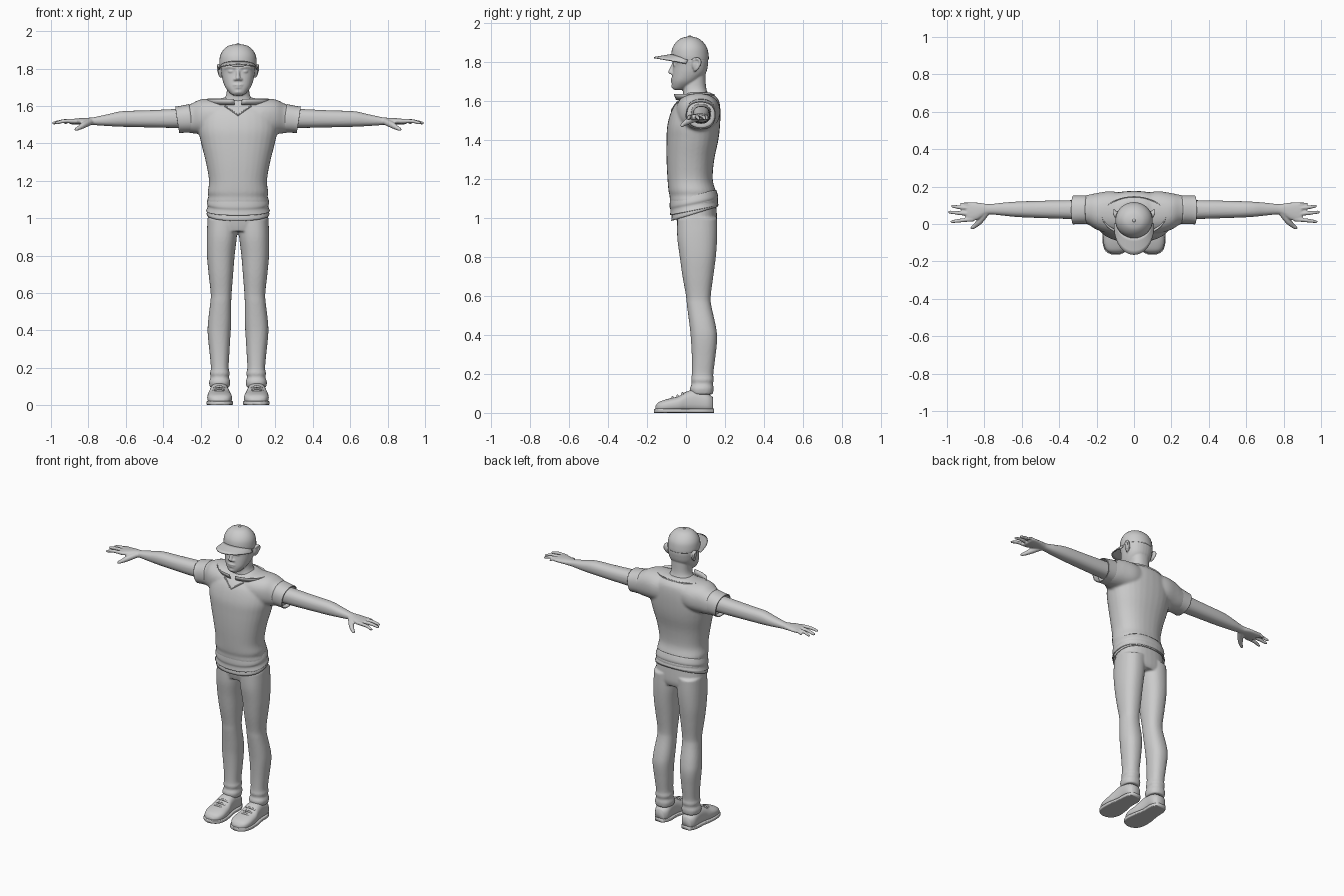
import bpy, bmesh, math
from mathutils import Vector

GREY = bpy.data.materials.new("plain grey")
GREY.diffuse_color = (0.6, 0.6, 0.6, 1)


def smooth_stations(st, steps=4):
    """Catmull-Rom interpolation through the cross-section table."""
    out = []
    for i in range(len(st) - 1):
        p0, p1, p2, p3 = st[max(i - 1, 0)], st[i], st[i + 1], st[min(i + 2, len(st) - 1)]
        for s in range(steps):
            t = s / steps
            out.append([0.5 * (2 * b + (c - a) * t + (2 * a - 5 * b + 4 * c - d) * t * t
                               + (3 * b - a - 3 * c + d) * t ** 3)
                        for a, b, c, d in zip(p0, p1, p2, p3)])
    return out + [st[-1]]


def bridge(bm, rings, cap=True):
    n = len(rings[0])
    for r0, r1 in zip(rings, rings[1:]):
        for i in range(n):
            bm.faces.new((r0[i], r0[(i + 1) % n], r1[(i + 1) % n], r1[i]))
    if cap:
        bm.faces.new(rings[0][::-1])
        bm.faces.new(rings[-1])


def loft(bm, axis, stations, power=2.3, n=32, cap=True, tilt=0.0):
    """Stations are (position, a_min, a_max, b_min, b_max) across the axis."""
    rings = []
    for p, a0, a1, b0, b1 in smooth_stations(stations):
        ring = []
        for i in range(n):
            t = 2 * math.pi * i / n
            c, s = math.cos(t), math.sin(t)
            a = (a0 + a1) / 2 + (a1 - a0) / 2 * math.copysign(abs(c) ** (2 / power), c)
            db = (b1 - b0) / 2 * math.copysign(abs(s) ** (2 / power), s)
            b = (b0 + b1) / 2 + db
            q = p + tilt * db
            ring.append(bm.verts.new({"z": (a, b, q), "x": (q, a, b), "y": (a, q, b)}[axis]))
        rings.append(ring)
    bridge(bm, rings, cap)


def tube(bm, points, n=12):
    """Round tapered tube through (x, y, z, radius) points with rounded ends."""
    pts = smooth_stations(points)
    pos = [Vector(p[:3]) for p in pts]
    d0, d1 = (pos[1] - pos[0]).normalized(), (pos[-1] - pos[-2]).normalized()
    r0, r1 = pts[0][3], pts[-1][3]
    path = [(pos[0] - d0 * r0 * .7, r0 * .5)] + [(p, q[3]) for p, q in zip(pos, pts)]
    path.append((pos[-1] + d1 * r1 * .7, r1 * .5))
    side = d0.orthogonal().normalized()
    rings = []
    for i, (p, r) in enumerate(path):
        d = (path[min(i + 1, len(path) - 1)][0] - path[max(i - 1, 0)][0]).normalized()
        side = (side - d * side.dot(d)).normalized()
        up = d.cross(side)
        rings.append([bm.verts.new(p + r * (side * math.cos(2 * math.pi * k / n)
                                            + up * math.sin(2 * math.pi * k / n))) for k in range(n)])
    bridge(bm, rings)


def ball(bm, centre, size):
    vs = bmesh.ops.create_uvsphere(bm, u_segments=20, v_segments=12, radius=1)["verts"]
    for v in vs:
        v.co = Vector(centre) + Vector(a * b for a, b in zip(v.co, size))


def finish(bm, name, mirror=False, voxel=0, thick=0, relax=3):
    bmesh.ops.recalc_face_normals(bm, faces=bm.faces)
    me = bpy.data.meshes.new(name)
    bm.to_mesh(me)
    bm.free()
    me.materials.append(GREY)
    for f in me.polygons:
        f.use_smooth = True
    ob = bpy.data.objects.new(name, me)
    bpy.context.collection.objects.link(ob)
    if mirror:
        ob.modifiers.new("mirror", "MIRROR").use_mirror_merge = False
    if thick:
        ob.modifiers.new("thickness", "SOLIDIFY").thickness = thick
    if voxel:
        m = ob.modifiers.new("fuse", "REMESH")
        m.mode, m.voxel_size, m.use_smooth_shade = "VOXEL", voxel, True
        s = ob.modifiers.new("relax", "SMOOTH")
        s.factor, s.iterations = 0.5, relax
    return ob


# Shirt: torso and shoulders fused
bm = bmesh.new()
loft(bm, "z", [(1.06, -.16, .16, -.075, .16), (1.09, -.165, .165, -.083, .165),
               (1.115, -.158, .158, -.084, .155), (1.14, -.162, .162, -.09, .152),
               (1.2, -.155, .155, -.095, .137), (1.3, -.172, .172, -.1, .145),
               (1.4, -.197, .197, -.1, .166), (1.48, -.212, .212, -.095, .175),
               (1.56, -.2, .2, -.07, .176), (1.61, -.15, .15, -.03, .165),
               (1.645, -.08, .08, 0, .125)])
for s in (1, -1):
    loft(bm, "x", [(s * .05, -.05, .165, 1.46, 1.64), (s * .13, -.05, .175, 1.45, 1.64),
                   (s * .2, -.03, .165, 1.45, 1.635), (s * .25, 0, .155, 1.455, 1.612),
                   (s * .29, .005, .148, 1.462, 1.598)])
finish(bm, "shirt", voxel=.008, relax=4)

# Open sleeve ends, shirt hem and undershirt hem
bm = bmesh.new()
loft(bm, "x", [(.25, 0, .153, 1.458, 1.61), (.3, 0, .152, 1.457, 1.6),
               (.325, -.002, .152, 1.455, 1.597)], cap=False, tilt=.15)
finish(bm, "sleeve_cuff", mirror=True, thick=.005)
bm = bmesh.new()
loft(bm, "z", [(1.12, -.157, .157, -.082, .155), (1.085, -.167, .167, -.084, .165),
               (1.065, -.163, .163, -.08, .162), (1.04, -.171, .171, -.082, .167)],
     cap=False, tilt=.2)
finish(bm, "shirt_hem", thick=.005)
bm = bmesh.new()
loft(bm, "z", [(1.08, -.16, .16, -.07, .16), (1.022, -.168, .168, -.076, .165)],
     cap=False, tilt=.3)
finish(bm, "undershirt_hem", thick=.004)

# Trousers: two legs and hips fused
bm = bmesh.new()
loft(bm, "z", [(.93, -.15, .15, -.035, .15), (.97, -.163, .163, -.045, .16),
               (1.07, -.155, .155, -.06, .155)])
for s in (1, -1):
    rows = [(1.0, .0, .163, -.045, .16), (.9, .006, .167, -.045, .16), (.8, .018, .166, -.032, .153),
            (.7, .026, .157, -.018, .14), (.6, .034, .146, 0, .127), (.55, .036, .148, .005, .13),
            (.45, .036, .16, .018, .152), (.38, .04, .162, .025, .16), (.28, .046, .152, .03, .15),
            (.2, .05, .145, .03, .14), (.17, .044, .15, .026, .143), (.15, .049, .146, .03, .138),
            (.125, .041, .155, .02, .142), (.095, .046, .15, .026, .138)]
    loft(bm, "z", [(z, s * a, s * b, c, d) for z, a, b, c, d in rows])
finish(bm, "trousers", voxel=.007)

# Shoes with sole and laces
bm = bmesh.new()
loft(bm, "y", [(-.157, .075, .12, .008, .035), (-.14, .048, .148, .003, .055), (-.1, .032, .163, .003, .07),
               (-.04, .036, .163, .003, .085), (0, .045, .155, .003, .108), (.05, .05, .15, .003, .12),
               (.11, .05, .147, .003, .1), (.138, .068, .13, .006, .08)], power=2.6)
finish(bm, "shoe", mirror=True)
bm = bmesh.new()
loft(bm, "y", [(-.163, .075, .12, 0, .02), (-.145, .043, .152, 0, .024), (-.1, .027, .168, 0, .024),
               (-.03, .033, .167, 0, .022), (.03, .045, .156, 0, .022), (.1, .045, .152, 0, .024),
               (.143, .068, .13, 0, .022)], power=6)
finish(bm, "shoe_sole", mirror=True)
bm = bmesh.new()
for y, z in ((-.065, .077), (-.04, .085), (-.015, .098)):
    tube(bm, [(.065, y, z - .008, .005), (.1, y - .004, z + .003, .006), (.135, y, z - .008, .005)], 8)
finish(bm, "shoe_laces", mirror=True)

# Bare arm, palm, fingers and thumb
bm = bmesh.new()
loft(bm, "x", [(.24, .025, .13, 1.485, 1.588), (.35, .027, .127, 1.483, 1.583), (.5, .032, .124, 1.486, 1.576),
               (.62, .037, .12, 1.489, 1.572), (.7, .045, .114, 1.493, 1.555), (.77, .052, .106, 1.498, 1.54),
               (.8, .046, .109, 1.5, 1.537), (.84, .022, .115, 1.502, 1.535), (.89, .012, .115, 1.502, 1.53),
               (.9, .02, .108, 1.507, 1.525)])
for y0, x1, y1, r in ((.104, .925, .108, .009), (.082, .973, .096, .0105),
                      (.052, .988, .064, .011), (.025, .975, .012, .0105)):
    tube(bm, [(.86, y0, 1.518, r * 1.1), (.93 if x1 > .95 else .9, (y0 + y1) / 2, 1.519, r),
              (x1, y1, 1.508, r * .75)])
tube(bm, [(.79, .06, 1.515, .018), (.825, .015, 1.498, .017), (.85, -.01, 1.483, .012),
          (.868, -.022, 1.474, .009)])
finish(bm, "arm", mirror=True, voxel=.005, relax=2)

# Head, neck, facial features and ears fused
bm = bmesh.new()
loft(bm, "z", [(1.657, -.025, .025, -.062, -.02), (1.668, -.042, .042, -.07, .01),
               (1.7, -.068, .068, -.073, .06), (1.74, -.083, .083, -.07, .1),
               (1.78, -.09, .09, -.066, .112), (1.82, -.093, .093, -.068, .113),
               (1.88, -.082, .082, -.05, .097), (1.915, -.04, .04, -.01, .06)])
loft(bm, "z", [(1.56, -.12, .12, -.02, .14), (1.61, -.1, .1, -.015, .13), (1.645, -.07, .07, -.015, .11),
               (1.68, -.06, .06, -.015, .102), (1.74, -.06, .06, 0, .1)])
tube(bm, [(0, -.064, 1.79, .009), (0, -.074, 1.765, .01), (0, -.08, 1.747, .013)])
ball(bm, (0, -.068, 1.712), (.028, .012, .007))
ball(bm, (0, -.066, 1.699), (.024, .012, .007))
ball(bm, (0, -.062, 1.675), (.024, .014, .012))
for s in (1, -1):
    ball(bm, (s * .014, -.07, 1.743), (.01, .012, .008))
    ball(bm, (s * .036, -.055, 1.785), (.016, .012, .009))
    tube(bm, [(s * .015, -.064, 1.805, .008), (s * .045, -.058, 1.81, .008), (s * .068, -.04, 1.803, .007)])
    ball(bm, (s * .094, .05, 1.79), (.012, .02, .034))
    tube(bm, [(s * .1, .038, 1.81, .007), (s * .107, .06, 1.818, .007), (s * .107, .074, 1.798, .007),
              (s * .1, .06, 1.77, .007), (s * .092, .045, 1.757, .008)])
finish(bm, "head", voxel=.005, relax=2)

# Cap crown and button
bm = bmesh.new()
loft(bm, "z", [(1.812, -.099, .099, -.073, .117), (1.835, -.1, .1, -.076, .116),
               (1.87, -.095, .095, -.07, .109), (1.9, -.078, .078, -.052, .09),
               (1.922, -.05, .05, -.025, .062), (1.931, -.012, .012, .01, .028)], power=2)
ball(bm, (0, .019, 1.93), (.009, .009, .006))
finish(bm, "cap_crown")

# Curved cap brim
bm = bmesh.new()
rows = []
for i in range(25):
    u = -1 + i / 12
    a = u * math.pi / 2
    x0, y0 = .095 * math.sin(a), .01 - .08 * math.cos(a)
    x1, y1 = .108 * math.sin(a), .0 - .165 * math.cos(a) ** .9 if abs(u) < 1 else 0
    rows.append([bm.verts.new((x0 + (x1 - x0) * k / 4, y0 + (y1 - y0) * k / 4,
                               1.842 - .032 * u * u - .016 * k / 4)) for k in range(5)])
for r0, r1 in zip(rows, rows[1:]):
    for k in range(4):
        bm.faces.new((r0[k], r0[k + 1], r1[k + 1], r1[k]))
finish(bm, "cap_brim", thick=.007)

# Standing collar band, open at the front
bm = bmesh.new()
rows = []
for i in range(41):
    a = math.radians(-83 + 346 * i / 40)
    rows.append([bm.verts.new((rx * math.cos(a), .042 + ry * math.sin(a), z))
                 for rx, ry, z in ((.15, .092, 1.607), (.168, .103, 1.637))])
for r0, r1 in zip(rows, rows[1:]):
    bm.faces.new((r0[0], r1[0], r1[1], r0[1]))
finish(bm, "collar", thick=.003)

# V neckline trim
bm = bmesh.new()
tube(bm, [(0, -.074, 1.55, .004), (.03, -.062, 1.572, .004), (.07, -.04, 1.6, .004)], 8)
finish(bm, "neckline_trim", mirror=True)
